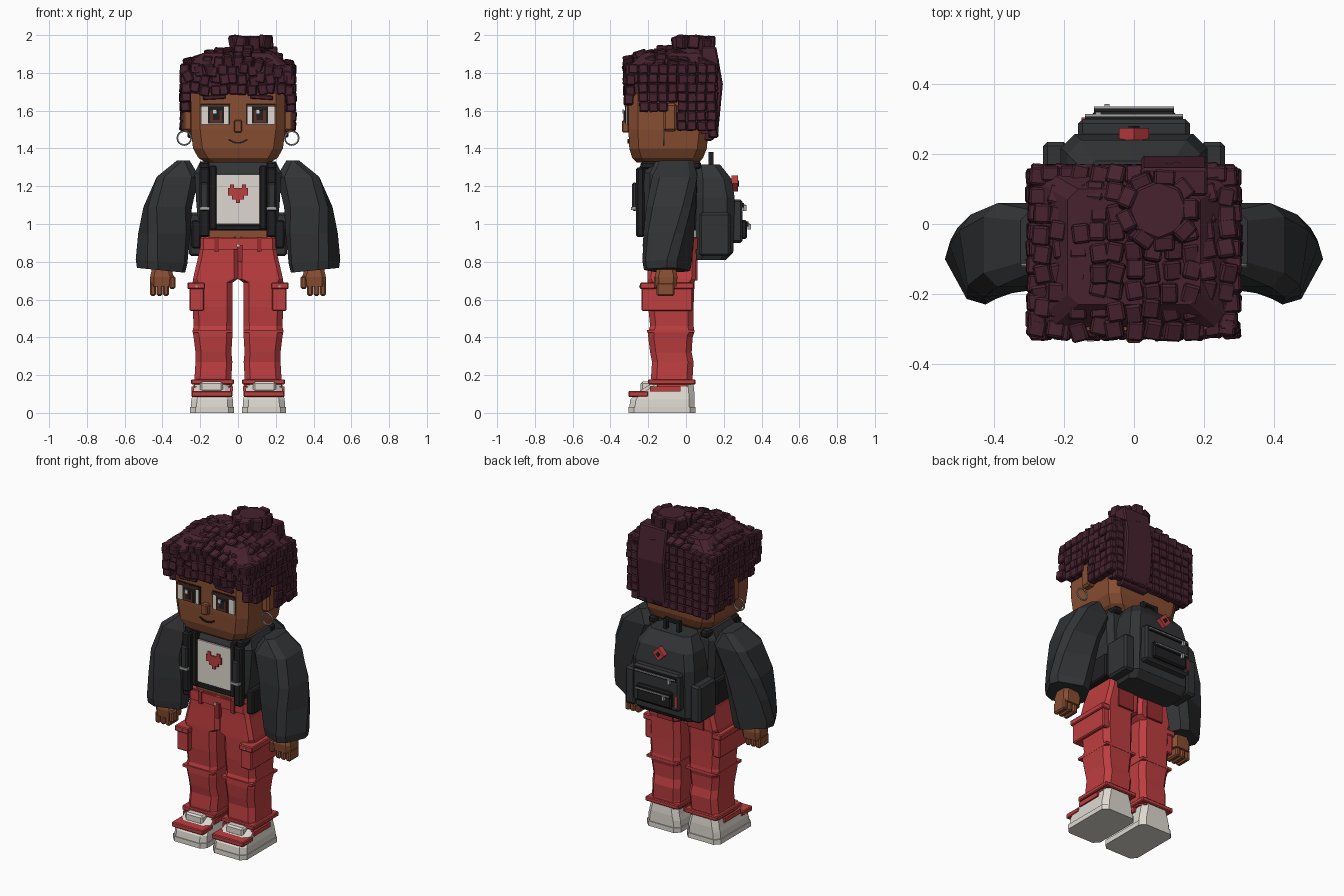
import bpy, bmesh, math, random
from mathutils import Matrix, Vector, Euler

random.seed(4)


def srgb(*c):
    return [((v / 255 + 0.055) / 1.055) ** 2.4 for v in c] + [1]


MATS = {}
for n, c in {"plum": (70, 34, 46), "skin": (136, 78, 50), "red": (190, 62, 64), "dark_red": (150, 44, 48),
             "charcoal": (50, 51, 53), "black": (32, 32, 35), "white": (222, 217, 208),
             "grey": (165, 165, 163), "brown": (92, 48, 34)}.items():
    MATS[n] = bpy.data.materials.new(n)
    MATS[n].diffuse_color = srgb(*c)


def finish(name, mat, bm, bevel=0.0):
    bmesh.ops.recalc_face_normals(bm, faces=bm.faces)
    me = bpy.data.meshes.new(name)
    bm.to_mesh(me)
    bm.free()
    me.materials.append(MATS[mat])
    o = bpy.data.objects.new(name, me)
    bpy.context.collection.objects.link(o)
    if bevel:
        m = o.modifiers.new("bevel", 'BEVEL')
        m.width, m.segments = bevel, 1
    return o


def add_cube(bm, loc, size, rot=(0, 0, 0)):
    bmesh.ops.create_cube(bm, size=1, matrix=Matrix.LocRotScale(Vector(loc), Euler(rot), Vector(size)))


def box(name, mat, x, y, z, bevel=0.0, rot=(0, 0, 0)):
    bm = bmesh.new()
    add_cube(bm, [(a + b) / 2 for a, b in (x, y, z)], [abs(b - a) for a, b in (x, y, z)], rot)
    return finish(name, mat, bm, bevel)


def pair(name, mat, x, y, z, bevel=0.0, roty=0):
    for s, side in ((-1, "right"), (1, "left")):
        box(f"{name}_{side}", mat, (s * x[0], s * x[1]), y, z, bevel, (0, s * roty, 0))


def ring(z, x0, x1, y0, y1, c=0.03, rot=0, slope=0):
    """Chamfered rectangle at height z, optionally turned and tilted."""
    cx, cy, a, b = (x0 + x1) / 2, (y0 + y1) / 2, (x1 - x0) / 2, (y1 - y0) / 2
    pts = [(a, -b + c), (a, b - c), (a - c, b), (-a + c, b), (-a, b - c), (-a, -b + c), (-a + c, -b), (a - c, -b)]
    k, s = math.cos(rot), math.sin(rot)
    return [(cx + p * k - q * s, cy + p * s + q * k, z + slope * (p * k - q * s)) for p, q in pts]


def loft(name, mat, rings, sx=1, bevel=0.0):
    bm = bmesh.new()
    rows = [[bm.verts.new((sx * x, y, z)) for x, y, z in r] for r in rings]
    n = len(rows[0])
    for a, b in zip(rows, rows[1:]):
        for i in range(n):
            bm.faces.new((a[i], a[(i + 1) % n], b[(i + 1) % n], b[i]))
    bm.faces.new(rows[0])
    bm.faces.new(rows[-1])
    return finish(name, mat, bm, bevel)


def prism(name, mat, pts, x0, x1, bevel=0.0):
    return loft(name, mat, [[(x, y, z) for y, z in pts] for x in (x0, x1)], 1, bevel)


# Shoes, legs, sleeves and hands, one per side
for s, side in ((-1, "right"), (1, "left")):
    loft(f"sole_{side}", "white", [ring(z, .02, .255, -.305, .05) for z in (0, .03)], s)
    loft(f"shoe_{side}", "white", [ring(.03, .025, .25, -.30, .045), ring(.07, .027, .247, -.295, .045),
                                   ring(.10, .035, .24, -.27, .045), ring(.15, .045, .23, -.19, .04)], s)
    loft(f"leg_{side}", "red", [
        ring(.14, .03, .235, -.18, .035), ring(.19, .035, .23, -.185, .035), ring(.27, .03, .225, -.18, .04),
        ring(.32, .035, .225, -.19, .03), ring(.40, .03, .235, -.20, .035), ring(.43, .03, .24, -.20, .045),
        ring(.46, .03, .235, -.19, .04), ring(.56, .028, .24, -.20, .04), ring(.69, .028, .24, -.205, .045),
        ring(.71, 0, .238, -.205, .05, .02), ring(.83, 0, .21, -.20, .055, .02), ring(.93, 0, .195, -.20, .05, .02)], s)
    loft(f"sleeve_{side}", "charcoal", [
        ring(.755, .295, .52, -.20, .0, .04, -.5, .1), ring(.80, .285, .525, -.205, .005, .04, -.5, .08),
        ring(.95, .27, .51, -.205, .025, .04, -.35), ring(1.09, .255, .49, -.20, .04, .04, -.15),
        ring(1.25, .205, .43, -.18, .06, .04), ring(1.335, .255, .325, -.14, .04, .03)], s)
    loft(f"palm_{side}", "skin", [ring(.67, .345, .465, -.16, -.05, .02), ring(.72, .34, .465, -.165, -.045, .02),
                                  ring(.79, .36, .45, -.15, -.06, .02)], s)
    for i in range(3):
        x = .365 + i * .035
        box(f"finger_{side}", "skin", (s * x, s * (x + .032)), (-.155, -.06), (.62, .69), .008)
    box(f"thumb_{side}", "skin", (s * .332, s * .362), (-.17, -.12), (.655, .725), .008)

pair("shoe_strap", "red", (.03, .247), (-.305, -.20), (.085, .115), .005)
pair("shoe_trim", "red", (.027, .247), (-.19, -.03), (.112, .14))
pair("tongue", "white", (.08, .20), (-.24, -.17), (.11, .165), .01)
pair("trouser_cuff", "red", (.022, .248), (-.20, .05), (.15, .178), .005)
pair("knee_fold", "red", (.028, .24), (-.206, .045), (.425, .44))
pair("cargo_pocket", "red", (.18, .258), (-.235, .035), (.54, .665), .006)
pair("cargo_flap", "red", (.175, .268), (-.243, .042), (.655, .69), .005)
pair("cargo_stud", "grey", (.215, .225), (-.248, -.24), (.665, .675))
pair("back_pocket", "dark_red", (.05, .16), (.045, .06), (.70, .83))

# Belt
loft("waistband", "red", [ring(z, -.203, .203, -.21, .06, .02) for z in (.865, .925)])
box("belt_end", "dark_red", (-.005, .025), (-.225, -.2), (.80, .89))
box("belt_stud", "white", (-.008, .008), (-.23, -.22), (.882, .895))
pair("belt_loop", "dark_red", (.10, .125), (-.217, -.2), (.855, .93))

# Torso, jacket and shirt
loft("midriff", "skin", [ring(z, -.18, .18, -.19, .04) for z in (.90, 1.0)])
loft("jacket", "charcoal", [ring(.965, -.205, .205, -.225, .05), ring(1.1, -.22, .22, -.225, .055),
                            ring(1.27, -.23, .23, -.22, .06), ring(1.33, -.20, .20, -.19, .05)])
pair("jacket_flap", "black", (.195, .245), (-.20, .04), (.87, 1.02), .008)
pair("jacket_edge", "black", (.115, .15), (-.245, -.2), (.97, 1.31), .006)
box("jacket_hem", "black", (-.2, .2), (-.235, -.2), (.965, .995), .005)
box("shirt_panel", "white", (-.115, .115), (-.234, -.225), (1.0, 1.262))
box("collar", "white", (-.16, .16), (-.19, .03), (1.31, 1.337))
box("neck", "skin", (-.10, .10), (-.17, .03), (1.28, 1.37))
pair("strap", "black", (.15, .205), (-.265, -.22), (.93, 1.3), .01)
pair("strap_top", "black", (.15, .205), (-.24, .08), (1.29, 1.33), .01)
pair("strap_pad", "charcoal", (.155, .2), (-.285, -.26), (1.07, 1.22), .008)
pair("strap_clip", "grey", (.15, .205), (-.29, -.265), (1.075, 1.09))

# Stepped heart on the shirt
for row, spans in enumerate([[(-2, -1), (1, 2)], [(-2.5, 2.5)], [(-2.5, 2.5)], [(-1.5, 1.5)], [(-.5, .5)]]):
    for a, b in spans:
        box("heart_row", "red", (a * .021, b * .021), (-.242, -.234), (1.19 - row * .02, 1.21 - row * .02))

# Backpack
loft("backpack", "charcoal", [ring(.81, -.19, .19, .05, .21), ring(.85, -.21, .21, .05, .25, .04),
                              ring(1.14, -.21, .21, .05, .258, .04), ring(1.24, -.19, .19, .05, .24, .04),
                              ring(1.315, -.14, .14, .05, .18, .03)])
pair("backpack_side_pocket", "charcoal", (.19, .26), (.07, .235), (.83, 1.06), .012)
box("backpack_pocket", "charcoal", (-.16, .16), (.24, .30), (.90, 1.13), .012)
box("backpack_pouch", "black", (-.12, .12), (.29, .322), (.92, 1.02), .008)
pair("handle_post", "black", (.035, .055), (.12, .145), (1.29, 1.38))
box("handle_top", "black", (-.055, .055), (.12, .145), (1.36, 1.382), .005)
for x, y, z in ((.14, .303, 1.10), (.115, .325, 1.0)):
    box("zip_band", "black", (-x, x), (y - .02, y + .005), (z - .012, z + .012))
    box("zip_teeth", "grey", (-x, x), (y, y + .012), (z - .004, z + .004))
    box("zip_pull", "grey", (-x + .03, -x + .045), (y, y + .018), (z - .03, z))
box("pocket_tag", "red", (-.15, -.138), (.295, .305), (.93, 1.0))
box("emblem", "red", (-.03, .03), (.24, .275), (1.185, 1.245), 0, (0, math.pi / 4, 0))
box("emblem_core", "black", (-.011, .011), (.27, .281), (1.204, 1.226), 0, (0, math.pi / 4, 0))

# Head and face
loft("head", "skin", [ring(1.325, -.17, .17, -.26, .07, .05), ring(1.35, -.21, .21, -.285, .09, .05),
                      ring(1.40, -.238, .238, -.30, .11, .05), ring(1.5, -.25, .25, -.305, .12, .05),
                      ring(1.84, -.25, .25, -.305, .12, .05)])
pair("ear", "skin", (.24, .292), (-.12, -.05), (1.49, 1.64), .012)
box("nose", "skin", (-.022, .022), (-.34, -.30), (1.485, 1.55), .006)
pair("eye_rim", "black", (.042, .195), (-.312, -.30), (1.528, 1.638))
pair("eye_white", "white", (.05, .195), (-.317, -.31), (1.528, 1.622))
pair("iris", "black", (.073, .158), (-.322, -.315), (1.532, 1.625))
pair("iris_glow", "brown", (.085, .147), (-.326, -.32), (1.537, 1.60))
pair("pupil", "black", (.099, .133), (-.33, -.324), (1.55, 1.60))
for x in (-.135, .095):
    box("eye_glint", "white", (x, x + .02), (-.336, -.328), (1.585, 1.606))
pair("eyelid", "brown", (.045, .20), (-.325, -.30), (1.622, 1.632))
pair("eyebrow", "plum", (.065, .185), (-.322, -.30), (1.66, 1.682), .004, .06)
for i in range(-2, 3):
    box("mouth", "black", (i * .02 - .011, i * .02 + .011), (-.309, -.298),
        (1.425 + 8 * (i * .02) ** 2, 1.434 + 8 * (i * .02) ** 2), 0, (0, -i * .22, 0))
for s in (-1, 1):
    bpy.ops.mesh.primitive_torus_add(major_segments=16, minor_segments=5, major_radius=.036, minor_radius=.005,
                                     location=(s * .285, -.118, 1.455), rotation=(math.pi / 2, 0, 0))
    bpy.context.object.name = "earring"
    bpy.context.object.data.materials.append(MATS["grey"])


# Hair: a cap covered in small tilted blocks
def j(a):
    return random.uniform(-a, a)


loft("hair_cap", "plum", [ring(1.69, -.275, .275, -.31, .15), ring(1.83, -.275, .275, -.305, .15),
                          ring(1.905, -.19, .19, -.23, .10)])
box("hair_back_base", "plum", (-.255, .255), (.08, .15), (1.48, 1.84))

bm = bmesh.new()
for ix in range(11):
    for iy in range(9):
        x, y = -.262 + ix * .0524 + j(.006), -.298 + iy * .0545 + j(.008)
        z = 1.908 - .95 * x * x - 1.1 * (y + .08) ** 2 + j(.012)
        add_cube(bm, (x, y, z), (.05, .056, .06), (j(.2) - (y + .08), j(.2) + x, j(.25)))
finish("hair_top", "plum", bm, .006)

bm = bmesh.new()
for ix in range(12):
    x = -.275 + ix * .05
    for iz in range(4 if abs(x) > .24 else 3):
        add_cube(bm, (x + j(.008), -.3 + j(.008), 1.815 - iz * .05 + j(.01)), (.05, .05, .056),
                 (j(.15), j(.2), j(.2)))
finish("hair_fringe", "plum", bm, .006)

bm = bmesh.new()
for s in (-1, 1):
    for iy in range(9):
        y = -.275 + iy * .051
        low = 1.72 if y < -.25 else 1.60 if y < -.12 else 1.65 if y < -.03 else 1.47
        z = 1.82
        while z > low:
            add_cube(bm, (s * (.277 + j(.008)), y + j(.004), z), (.05, .051, .052), (j(.1), j(.12), j(.1)))
            z -= .05
finish("hair_sides", "plum", bm, .006)

bm = bmesh.new()
for ix in range(10):
    for iz in range(8):
        add_cube(bm, (-.24 + ix * .0533, .145 + j(.004), 1.825 - iz * .049), (.053, .045, .05),
                 (j(.06), j(.06), j(.05)))
finish("hair_back", "plum", bm, .006)
prism("hair_back_slab", "plum", [(.08, 1.44), (.14, 1.44), (.17, 1.48), (.195, 1.74), (.16, 1.94), (.08, 1.94)],
      .02, .21, .008)

# Bun
bm = bmesh.new()
bmesh.ops.create_cone(bm, cap_ends=True, segments=8, radius1=.10, radius2=.085, depth=.13,
                      matrix=Matrix.Translation((.07, .04, 1.93)))
for i in range(9):
    a = i * math.tau / 9
    add_cube(bm, (.07 + .093 * math.cos(a), .04 + .093 * math.sin(a), 1.955 + j(.01)), (.045, .06, .07),
             (j(.2), j(.2), a + j(.2)))
finish("hair_bun", "plum", bm, .006)
